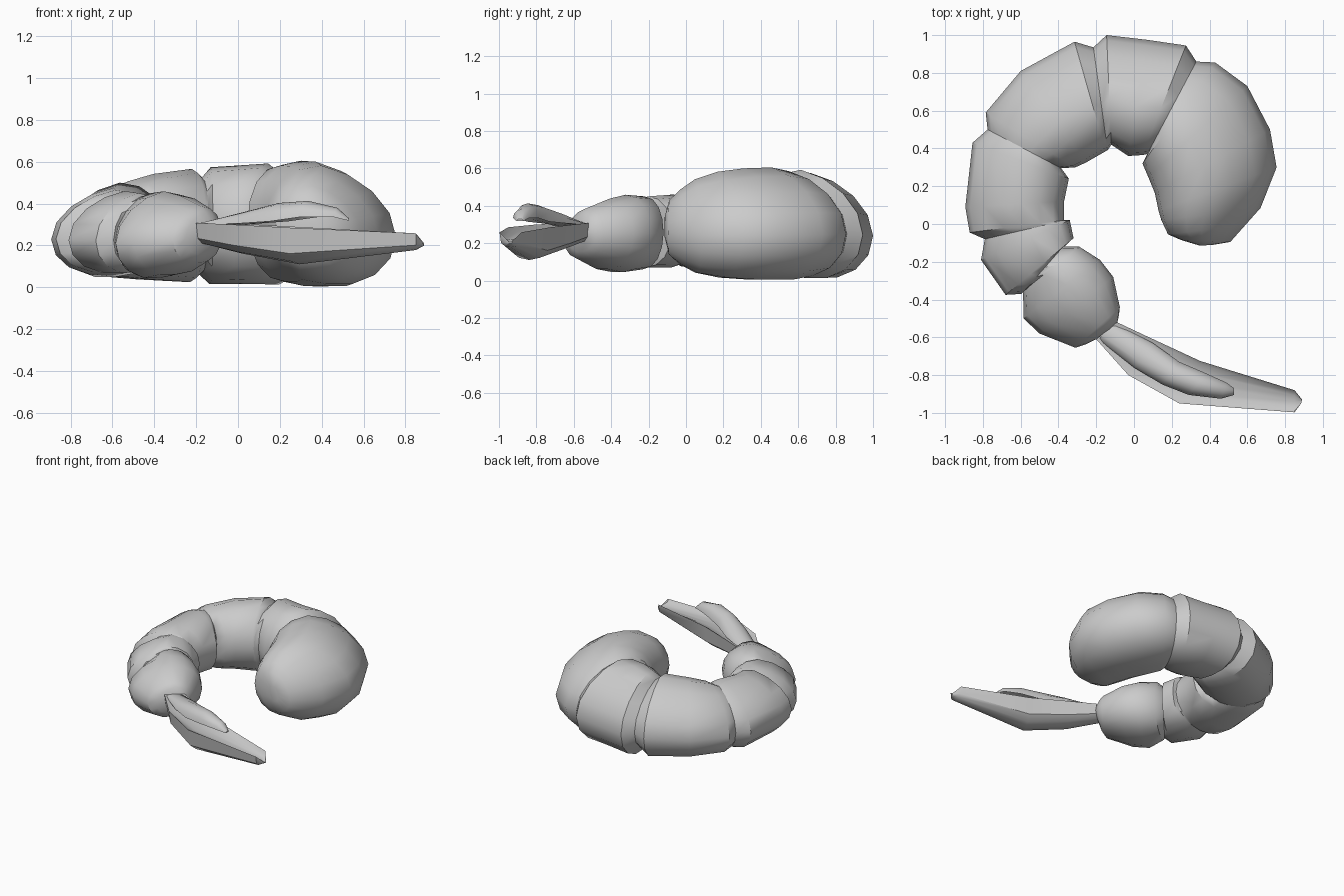
import bpy, bmesh, math

cube = bpy.data.objects.get("Cube")
if cube:
    bpy.data.objects.remove(cube, do_unlink=True)

grey = bpy.data.materials.new("shell grey")
grey.use_nodes = True
GREY = (0.6, 0.6, 0.6, 1)
grey.diffuse_color = GREY
grey.node_tree.nodes["Principled BSDF"].inputs["Base Color"].default_value = GREY

SIDES = 16


def loft(name, rings, angle):
    """Skin a list of equal-length point rings and cap both ends."""
    bm = bmesh.new()
    loops = [[bm.verts.new(p) for p in ring] for ring in rings]
    n = len(loops[0])
    for a, b in zip(loops, loops[1:]):
        for i in range(n):
            j = (i + 1) % n
            bm.faces.new((a[i], a[j], b[j], b[i]))
    bm.faces.new(loops[0])
    bm.faces.new(loops[-1])
    bmesh.ops.recalc_face_normals(bm, faces=bm.faces)
    mesh = bpy.data.meshes.new(name)
    bm.to_mesh(mesh)
    bm.free()
    mesh.materials.append(grey)
    obj = bpy.data.objects.new(name, mesh)
    bpy.context.collection.objects.link(obj)
    bpy.ops.object.select_all(action='DESELECT')
    obj.select_set(True)
    bpy.context.view_layer.objects.active = obj
    bpy.ops.object.shade_smooth_by_angle(angle=math.radians(angle))


def oval(ox, oy, ix, iy, zc, hz):
    """Upright oval between an outer and an inner plan point, widest low on the outside."""
    pts = []
    for k in range(SIDES):
        a = 2 * math.pi * k / SIDES
        c, s = math.cos(a), math.sin(a)
        lean = 0.07 if s > 0 else 0.03
        t = (1 + c) / 2 - lean * s * s
        sag = 0.2 * hz * max(0, c)
        pts.append((ix + (ox - ix) * t, iy + (oy - iy) * t, zc + hz * s - sag))
    return pts


def blade_section(ax, ay, bx, by, z, up, down, fullness):
    """Section from edge a to edge b, with bulges above and below the edge height."""
    pts = []
    for k in range(12):
        a = 2 * math.pi * k / 12
        t, s = (1 - math.cos(a)) / 2, abs(math.sin(a))
        h = up * s if k <= 6 else down * s ** fullness
        pts.append((ax + (bx - ax) * t, ay + (by - ay) * t, z + h))
    return pts


# Narrow grooves shared by neighbouring shell segments
neck_a = (.33, .86, .07, .37, .30, .26)
neck_b = (-.215, .935, -.14, .39, .295, .23)
neck_c = (-.775, .50, -.385, .295, .275, .21)
neck_d = (-.79, -.08, -.36, .02, .27, .183)
neck_e = (-.595, -.37, -.375, -.12, .26, .17)

# Shell segments from the thick end to the tail: outer xy, inner xy, centre z, half height
segments = {
    "head": [neck_a, (.43, .855, .045, .32, .305, .28), (.60, .73, .075, .25, .305, .3),
             (.72, .50, .11, .165, .303, .297), (.755, .30, .13, .07, .299, .283),
             (.67, .085, .145, .02, .292, .25), (.59, -.005, .18, -.055, .285, .2),
             (.51, -.095, .25, -.085, .285, .145), (.42, -.11, .35, -.115, .285, .06)],
    "front_segment": [neck_a, (.275, .945, .045, .365, .303, .289),
                      (.07, .975, -.03, .36, .30, .283),
                      (-.145, 1.0, -.12, .42, .295, .279), neck_b],
    "middle_segment": [neck_b, (-.315, .965, -.15, .385, .296, .27),
                       (-.60, .81, -.255, .325, .29, .252),
                       (-.785, .59, -.31, .30, .28, .23), neck_c],
    "rear_segment": [neck_c, (-.855, .43, -.345, .24, .275, .225),
                     (-.893, .09, -.37, .12, .27, .205),
                     (-.87, -.045, -.37, .02, .27, .195), neck_d],
    "narrow_segment": [neck_d, (-.81, -.19, -.34, .02, .265, .195),
                       (-.68, -.375, -.32, -.075, .26, .19), neck_e],
    "last_segment": [neck_e, (-.587, -.355, -.29, -.12, .255, .195),
                     (-.585, -.50, -.18, -.19, .252, .207), (-.50, -.58, -.11, -.28, .25, .188),
                     (-.31, -.655, -.075, -.44, .252, .135),
                     (-.25, -.635, -.08, -.485, .255, .1), (-.18, -.60, -.09, -.53, .26, .04)],
}
for name, rings in segments.items():
    loft(name, [oval(*r) for r in rings], 40)

# Grooved, full-bellied lower tail fin
lower = [(-.20, -.61, -.09, -.52, .308, 0, -.105), (-.03, -.80, .08, -.60, .30, -.012, -.14),
         (.24, -.95, .35, -.725, .285, -.025, -.175), (.85, -.997, .85, -.88, .258, -.04, -.08),
         (.885, -.95, .89, -.93, .21, -.005, -.012)]
loft("lower_tail_fin", [blade_section(*s, 0.5) for s in lower], 40)

# Arched upper tail fin
upper = [(-.19, -.61, -.10, -.53, .30, .012, -.04), (0, -.76, .10, -.63, .305, .06, 0),
         (.15, -.85, .24, -.73, .315, .088, .03), (.29, -.905, .38, -.79, .335, .078, .035),
         (.46, -.925, .49, -.84, .335, .045, .02), (.53, -.905, .53, -.87, .318, .012, 0)]
loft("upper_tail_fin", [blade_section(*s, 1) for s in upper], 40)
